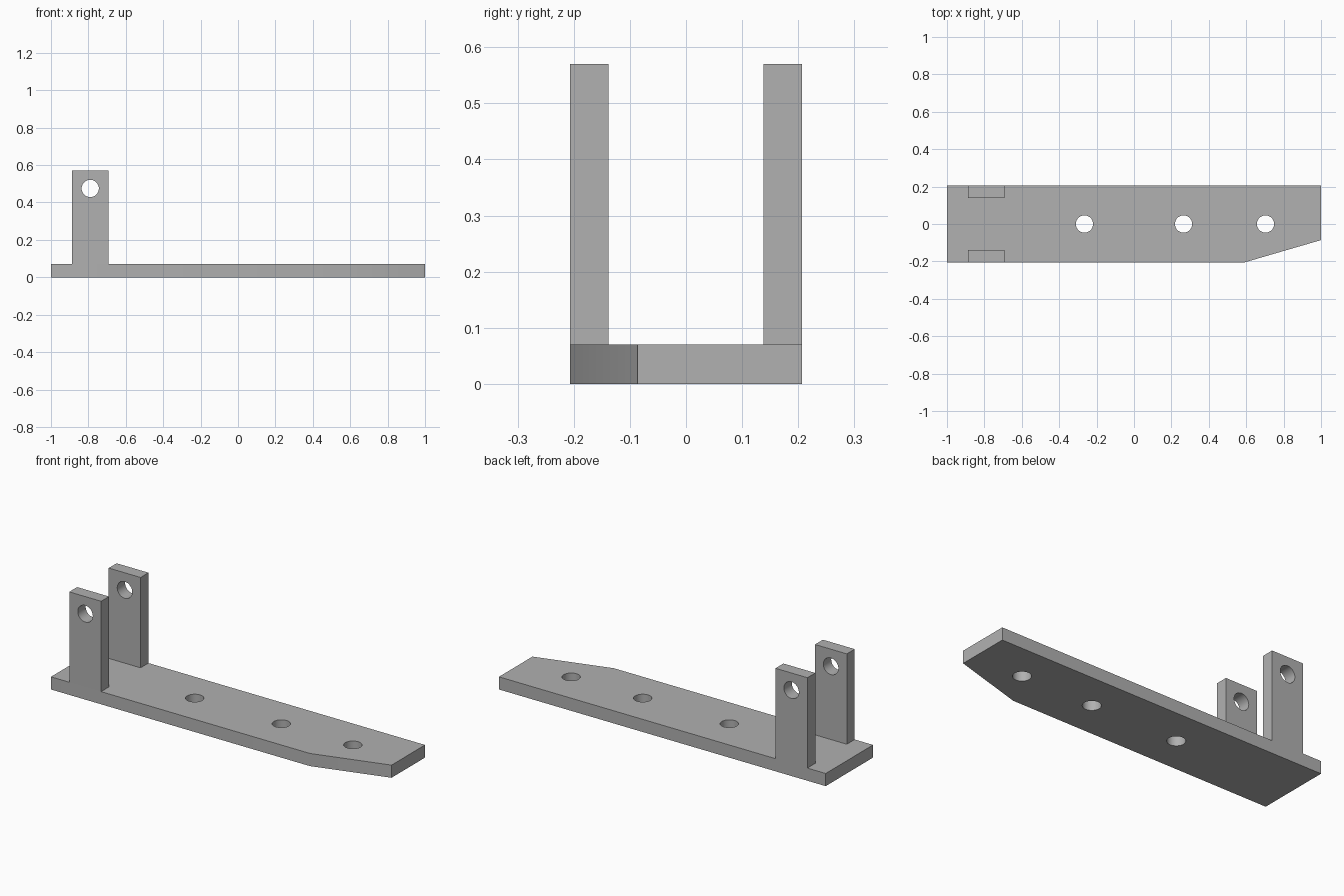
import bpy, bmesh, math
from mathutils import Matrix, Vector

if "Cube" in bpy.data.objects:
    bpy.data.objects.remove(bpy.data.objects["Cube"])

HALF_WIDTH = 0.207
THICKNESS = 0.07
HEIGHT = 0.57
HOLE_RADIUS = 0.046

grey = bpy.data.materials.new("plain grey")
grey.use_nodes = True
colour = (0.44, 0.44, 0.44, 1)
grey.diffuse_color = colour
grey.node_tree.nodes["Principled BSDF"].inputs["Base Color"].default_value = colour


def add_object(name, bm):
    bmesh.ops.recalc_face_normals(bm, faces=bm.faces)
    mesh = bpy.data.meshes.new(name)
    bm.to_mesh(mesh)
    bm.free()
    mesh.materials.append(grey)
    obj = bpy.data.objects.new(name, mesh)
    bpy.context.collection.objects.link(obj)
    return obj


def prism(name, outline, start, depth):
    """Extrude a closed outline from start along the depth vector."""
    bm = bmesh.new()
    face = bm.faces.new([bm.verts.new(Vector(p) + Vector(start)) for p in outline])
    moved = bmesh.ops.extrude_face_region(bm, geom=[face])["geom"]
    bmesh.ops.translate(bm, vec=depth, verts=[v for v in moved if isinstance(v, bmesh.types.BMVert)])
    return add_object(name, bm)


def drill(obj, centres, axis):
    """Cut round holes along an axis and keep their walls smooth."""
    bm = bmesh.new()
    turn = Matrix.Rotation(math.pi / 2, 4, "X") if axis == "Y" else Matrix()
    for centre in centres:
        bmesh.ops.create_cone(bm, cap_ends=True, segments=48, radius1=HOLE_RADIUS,
                              radius2=HOLE_RADIUS, depth=0.3,
                              matrix=Matrix.Translation(centre) @ turn)
    cutter = add_object("hole_cutter", bm)
    cutter.hide_render = True
    cut = obj.modifiers.new("holes", "BOOLEAN")
    cut.operation, cut.solver, cut.object = "DIFFERENCE", "EXACT", cutter
    bpy.ops.object.select_all(action="DESELECT")
    bpy.context.view_layer.objects.active = obj
    obj.select_set(True)
    bpy.ops.object.modifier_apply(modifier=cut.name)
    bpy.data.objects.remove(cutter)
    bpy.ops.object.shade_smooth_by_angle(angle=math.radians(30))


# Base plate with one tapered corner and three holes
plate_outline = [(-1, -HALF_WIDTH, 0), (0.585, -HALF_WIDTH, 0), (1, -0.086, 0),
                 (1, HALF_WIDTH, 0), (-1, HALF_WIDTH, 0)]
plate = prism("base_plate", plate_outline, (0, 0, 0), (0, 0, THICKNESS))
drill(plate, [(x, 0, THICKNESS / 2) for x in (-0.265, 0.265, 0.703)], "Z")

# Pair of upright lugs, each with a cross hole near the top
lug_outline = [(-0.888, 0, THICKNESS), (-0.693, 0, THICKNESS),
               (-0.693, 0, HEIGHT), (-0.888, 0, HEIGHT)]
for name, side in (("front_lug", -1), ("back_lug", 1)):
    lug = prism(name, lug_outline, (0, side * HALF_WIDTH, 0), (0, -side * 0.069, 0))
    drill(lug, [(-0.79, side * 0.172, 0.475)], "Y")
